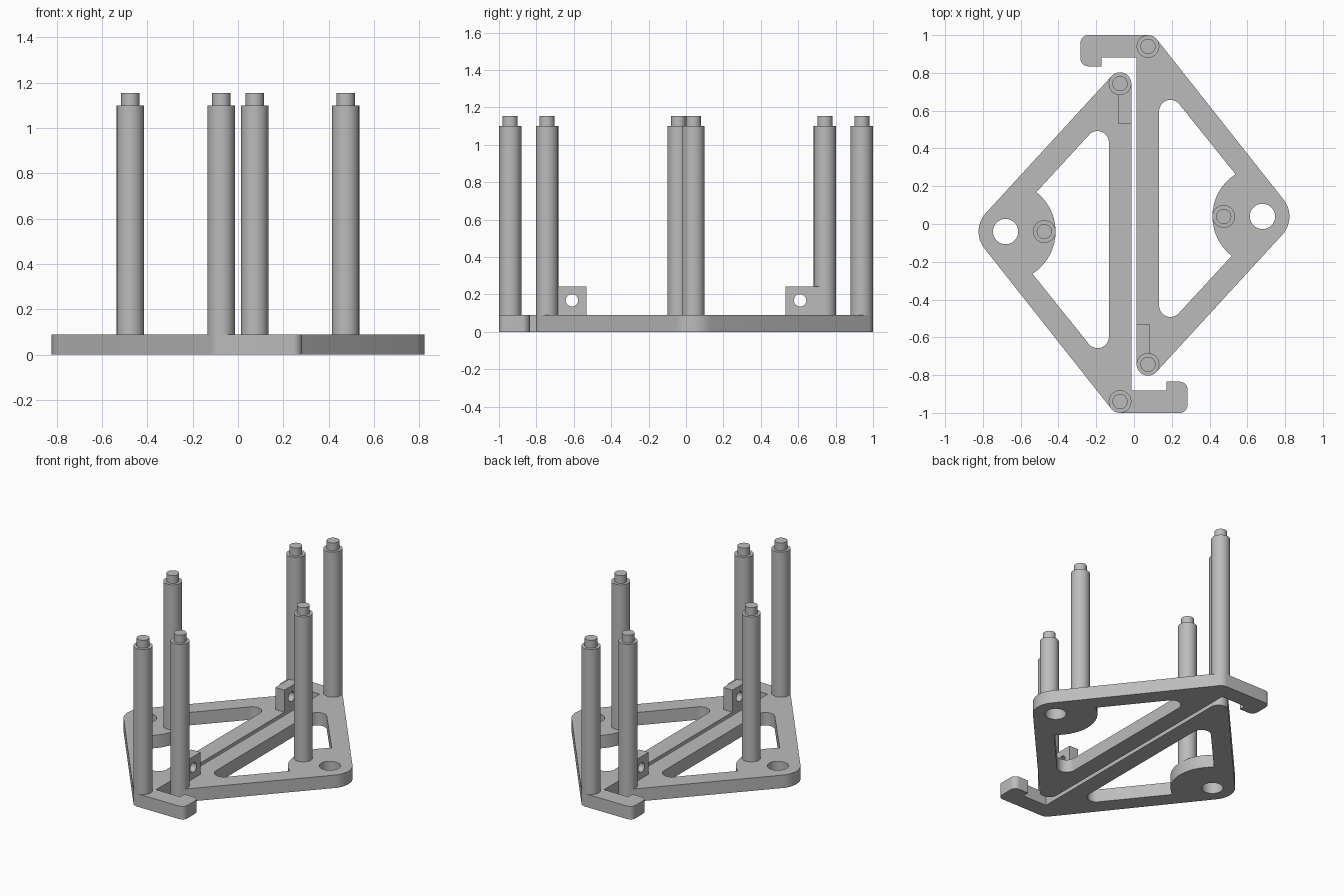
import bpy
import bmesh
from math import sin, cos, pi, radians
from mathutils import Matrix, Vector

if "Cube" in bpy.data.objects:
    bpy.data.objects.remove(bpy.data.objects["Cube"], do_unlink=True)

grey = bpy.data.materials.new("plain grey")
grey.use_nodes = True
COLOUR = (0.5, 0.5, 0.5, 1)
grey.diffuse_color = COLOUR
grey.node_tree.nodes["Principled BSDF"].inputs["Base Color"].default_value = COLOUR

THICK = 0.09
POST_R = 0.06
UPPER = (0.074, 0.94)    # post at the hooked end
LOWER = (0.074, -0.743)  # post at the tab end
CORNER = (0.68, 0.04)    # rounded outer corner with its hole
MIDDLE = (0.475, 0.04)   # post on the inner boss
EDGE_UP, EDGE_LOW = 38.5, -43.3   # directions the sloping edges face


def arc(centre, r, start, end):
    """Points along an arc, angles in degrees."""
    n = max(5, int(abs(end - start) / 7))
    angles = [radians(start + (end - start) * i / n) for i in range(n + 1)]
    return [(centre[0] + r * cos(a), centre[1] + r * sin(a)) for a in angles]


def circle(centre, r):
    return arc(centre, r, 0, 360)[:-1]


def finish(bm, name, matrix):
    """Turn a bmesh into a smooth-shaded object with sharp edges kept."""
    bmesh.ops.remove_doubles(bm, verts=bm.verts, dist=1e-5)
    bmesh.ops.recalc_face_normals(bm, faces=bm.faces)
    bm.transform(matrix)
    mesh = bpy.data.meshes.new(name)
    bm.to_mesh(mesh)
    bm.free()
    mesh.materials.append(grey)
    obj = bpy.data.objects.new(name, mesh)
    bpy.context.collection.objects.link(obj)
    bpy.ops.object.select_all(action="DESELECT")
    obj.select_set(True)
    bpy.context.view_layer.objects.active = obj
    bpy.ops.object.shade_smooth_by_angle(angle=radians(30))


def plate(name, loops, thickness, matrix):
    """Flat plate: the first loop is the outline, the others are openings."""
    curve = bpy.data.curves.new(name, "CURVE")
    curve.dimensions = "2D"
    curve.fill_mode = "BOTH"
    curve.extrude = thickness / 2
    for loop in loops:
        spline = curve.splines.new("POLY")
        spline.points.add(len(loop) - 1)
        for point, (x, y) in zip(spline.points, loop):
            point.co = (x, y, 0, 1)
        spline.use_cyclic_u = True
    helper = bpy.data.objects.new(name + "_helper", curve)
    bpy.context.collection.objects.link(helper)
    graph = bpy.context.evaluated_depsgraph_get()
    mesh = bpy.data.meshes.new_from_object(helper.evaluated_get(graph))
    bm = bmesh.new()
    bm.from_mesh(mesh)
    bpy.data.objects.remove(helper, do_unlink=True)
    bpy.data.meshes.remove(mesh)
    finish(bm, name, matrix @ Matrix.Translation((0, 0, thickness / 2)))


def post(name, centre, matrix):
    """Tall round post with a narrower peg on top."""
    bm = bmesh.new()
    profile = [(POST_R, THICK), (POST_R, 1.1), (0.04, 1.1), (0.04, 1.155), (0, 1.155)]
    verts = [bm.verts.new((r, 0, z)) for r, z in profile]
    edges = [bm.edges.new(pair) for pair in zip(verts, verts[1:])]
    bmesh.ops.spin(bm, geom=verts + edges, cent=(0, 0, 0), axis=(0, 0, 1),
                   angle=2 * pi, steps=48)
    finish(bm, name, matrix @ Matrix.Translation((*centre, 0)))


# Frame outline: three rounded corners, then the hook
HOOK_X, HOOK_Y, HOOK_R = -0.283, 0.835, 0.04
outline = (
    arc(LOWER, POST_R, 180, 360 + EDGE_LOW)
    + arc(CORNER, 0.143, EDGE_LOW, EDGE_UP)
    + arc(UPPER, POST_R, EDGE_UP, 90)
    + arc((HOOK_X + HOOK_R, 1 - HOOK_R), HOOK_R, 90, 180)
    + arc((HOOK_X + HOOK_R, HOOK_Y + HOOK_R), HOOK_R, 180, 270)
    + [(-0.172, HOOK_Y), (-0.172, 0.882), (0.014, 0.882)]
)

# Triangular window, bitten into by the round boss
window = (
    arc((0.193, -0.432), POST_R, 180, 360 + EDGE_LOW)
    + arc(CORNER, 0.265, 232, 122.5)
    + arc((0.193, 0.597), POST_R, EDGE_UP, 180)
)

# Upright tab beside the lower post, drawn in y and z
tab = [(LOWER[1], THICK), (-0.532, THICK), (-0.532, 0.243), (LOWER[1], 0.243)]
stand_up = Matrix(((0, 0, 1, 0.014), (1, 0, 0, 0), (0, 1, 0, 0), (0, 0, 0, 1)))

# The two halves are the same, turned half a circle about z
for side, turn in (("left", 0), ("right", pi)):
    spin = Matrix.Rotation(turn, 4, "Z")
    plate(side + "_frame", [outline, window, circle(CORNER, 0.067)], THICK, spin)
    plate(side + "_tab", [tab, circle((-0.61, 0.168), 0.033)], 0.07, spin @ stand_up)
    for label, centre in (("hook", UPPER), ("tab", LOWER), ("boss", MIDDLE)):
        post(f"{side}_{label}_post", centre, spin)
